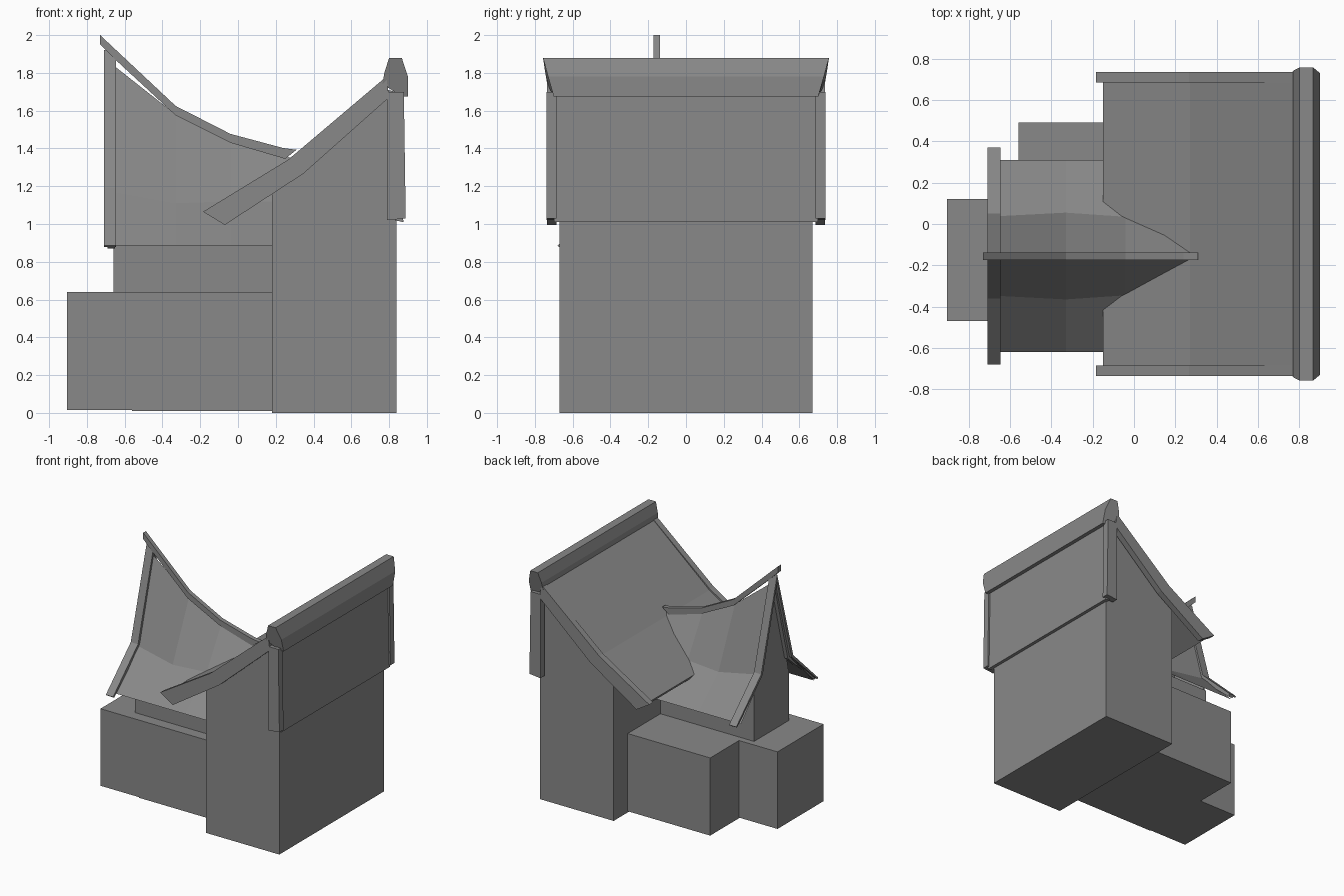
import bpy
import bmesh

cube = bpy.data.objects.get("Cube")
if cube:
    bpy.data.objects.remove(cube, do_unlink=True)

GREY = (0.25, 0.25, 0.25, 1)
stone = bpy.data.materials.new("plain grey")
stone.use_nodes = True
stone.diffuse_color = GREY
stone.node_tree.nodes["Principled BSDF"].inputs["Base Color"].default_value = GREY

RIDGE_Y = -0.155  # centre line of the side gable


def finish(name, bm):
    bmesh.ops.recalc_face_normals(bm, faces=bm.faces)
    mesh = bpy.data.meshes.new(name)
    bm.to_mesh(mesh)
    bm.free()
    mesh.materials.append(stone)
    obj = bpy.data.objects.new(name, mesh)
    bpy.context.collection.objects.link(obj)
    return obj


def bridge(name, start, end):
    """Solid between two matching outlines."""
    bm = bmesh.new()
    a = [bm.verts.new(p) for p in start]
    b = [bm.verts.new(p) for p in end]
    n = len(a)
    bm.faces.new(a)
    bm.faces.new(b)
    for i in range(n):
        j = (i + 1) % n
        bm.faces.new((a[i], a[j], b[j], b[i]))
    return finish(name, bm)


def along_y(name, profile, y0, y1):
    return bridge(name, [(x, y0, z) for x, z in profile],
                  [(x, y1, z) for x, z in profile])


def along_x(name, profile, x0, x1):
    return bridge(name, [(x0, y, z) for y, z in profile],
                  [(x1, y, z) for y, z in profile])


def box(name, x0, x1, y0, y1, z0, z1):
    return along_y(name, [(x0, z0), (x1, z0), (x1, z1), (x0, z1)], y0, y1)


# Tall main block and the lower wings
along_y("main_block", [(0.18, 0), (0.84, 0), (0.84, 1.7), (0.79, 1.71),
                       (0.29, 1.28), (0.18, 1.2)], -0.67, 0.67)
box("rear_wing", -0.56, 0.18, -0.47, 0.49, 0.01, 0.64)
box("side_wing", -0.905, -0.5, -0.47, 0.12, 0.015, 0.64)
box("gable_base", -0.66, 0.2, RIDGE_Y - 0.225, RIDGE_Y + 0.225, 0.63, 1.05)

# Main roof: long bent slope and a near vertical far side
along_y("main_roof", [(-0.15, 1.06), (0.27, 1.33), (0.79, 1.78),
                      (0.8, 1.74), (0.29, 1.3), (-0.13, 1.03)], -0.7, 0.7)
along_y("far_roof_side", [(0.83, 1.02), (0.875, 1.01), (0.865, 1.7),
                          (0.83, 1.7)], -0.7, 0.7)
for side, label in ((-1, "front"), (1, "back")):
    along_y(label + "_sloping_board",
            [(-0.185, 1.065), (0.265, 1.34), (0.785, 1.78), (0.8, 1.67),
             (0.344, 1.265), (-0.07, 0.995)], side * 0.685, side * 0.735)
    along_y(label + "_upright_board",
            [(0.79, 1.02), (0.888, 1.03), (0.878, 1.7), (0.79, 1.7)],
            side * 0.685, side * 0.738)

# Main ridge cap with slanted ends
cap = [(0.765, 1.74, 0.735), (0.775, 1.8, 0.745), (0.8, 1.88, 0.757),
       (0.867, 1.88, 0.757), (0.9, 1.78, 0.73), (0.9, 1.675, 0.7),
       (0.87, 1.675, 0.7)]
bridge("main_ridge_cap", [(x, -y, z) for x, z, y in cap],
       [(x, y, z) for x, z, y in cap])

# Side gable roof: sagging ridge, flared eaves (x, ridge z, knee offset, knee z)
stations = [(-0.71, 1.88, 0.19, 1.18), (-0.33, 1.58, 0.21, 1.11),
            (-0.04, 1.44, 0.19, 1.12), (0.28, 1.35, 0.17, 1.12)]
bm = bmesh.new()
rows = []
for x, top, knee, knee_z in stations:
    section = [(-0.465, 0.885), (-knee, knee_z), (0, top),
               (knee, knee_z), (0.465, 0.885)]
    x_low = min(x, 0.18)
    rows.append([bm.verts.new((x if z > 1 else x_low, RIDGE_Y + y, z))
                 for y, z in section])
for r, s in zip(rows, rows[1:]):
    for i in range(4):
        bm.faces.new((r[i], r[i + 1], s[i + 1], s[i]))
finish("gable_roof", bm)

# Gable wall under the roof
along_x("gable_wall", [(RIDGE_Y + y, z) for y, z in
                       ((-0.225, 1), (-0.19, 1.17), (0, 1.82),
                        (0.19, 1.17), (0.225, 1))], -0.66, -0.65)

# Paired gable boards, a wide one with a narrow lip outside it
for side, label in ((-1, "front"), (1, "back")):
    outer = [(0, 1.92), (0.205, 1.19), (0.525, 0.885)]
    inner = [(0.505, 0.87), (0.165, 1.17), (0, 1.8)]
    lip = [(0.515, 0.877), (0.185, 1.18), (0, 1.86)]
    for name, low, x0, x1 in (("gable_board", inner, -0.69, -0.65),
                              ("gable_board_lip", lip, -0.71, -0.645)):
        along_x(label + "_" + name,
                [(RIDGE_Y + side * y, z) for y, z in outer + low], x0, x1)

# Sagging ridge beam of the side gable
along_y("gable_ridge_beam",
        [(-0.73, 2.0), (-0.33, 1.625), (-0.04, 1.477), (0.24, 1.402),
         (0.31, 1.393), (0.25, 1.345), (-0.04, 1.43), (-0.33, 1.575),
         (-0.66, 1.88), (-0.73, 1.95)], RIDGE_Y - 0.018, RIDGE_Y + 0.018)
